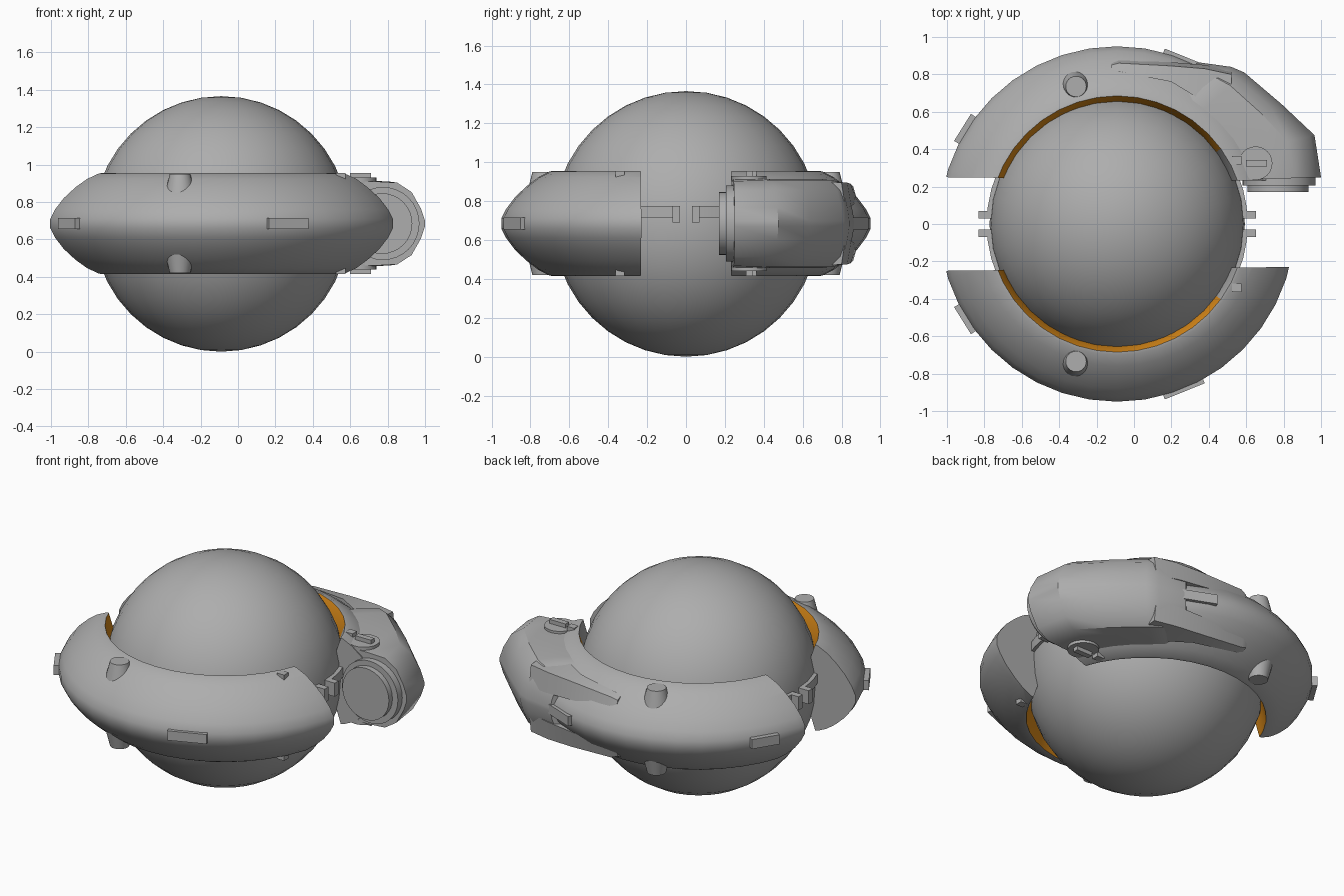
import bpy, bmesh, math
from mathutils import Vector, Matrix

if "Cube" in bpy.data.objects:
    bpy.data.objects.remove(bpy.data.objects["Cube"])

CX, CZ, R = -0.09, 0.685, 0.683     # shared centre of sphere and ring


def material(name, color):
    m = bpy.data.materials.new(name)
    m.use_nodes = True
    m.diffuse_color = color
    m.node_tree.nodes["Principled BSDF"].inputs["Base Color"].default_value = color
    return m


GREY = material("grey_shell", (0.42, 0.42, 0.42, 1))
ORANGE = material("orange_lining", (0.75, 0.27, 0.01, 1))


def finish(bm, name, angle=35):
    bmesh.ops.recalc_face_normals(bm, faces=bm.faces)
    me = bpy.data.meshes.new(name)
    bm.to_mesh(me)
    bm.free()
    ob = bpy.data.objects.new(name, me)
    bpy.context.collection.objects.link(ob)
    me.materials.append(GREY)
    me.materials.append(ORANGE)
    bpy.ops.object.select_all(action="DESELECT")
    ob.select_set(True)
    bpy.context.view_layer.objects.active = ob
    bpy.ops.object.shade_smooth_by_angle(angle=math.radians(angle))
    return ob


def box(name, loc, size, turn=0):
    bm = bmesh.new()
    mat = (Matrix.Translation(loc) @ Matrix.Rotation(turn, 4, "Z")
           @ Matrix.Diagonal((*size, 1)))
    bmesh.ops.create_cube(bm, size=1, matrix=mat)
    return finish(bm, name)


def cone(name, loc, r1, r2, depth, tilt=0, segments=24):
    bm = bmesh.new()
    mat = Matrix.Translation(loc) @ Matrix.Rotation(tilt, 4, "X")
    bmesh.ops.create_cone(bm, cap_ends=True, segments=segments, radius1=r1,
                          radius2=r2, depth=depth, matrix=mat)
    return finish(bm, name)


def loft(name, sections, angle=35):
    bm = bmesh.new()
    rings = [[bm.verts.new(p) for p in s] for s in sections]
    n = len(rings[0])
    for a, b in zip(rings, rings[1:]):
        for i in range(n):
            j = (i + 1) % n
            bm.faces.new((a[i], a[j], b[j], b[i]))
    bm.faces.new(rings[0])
    bm.faces.new(rings[-1])
    return finish(bm, name, angle)


def revolve(profile, steps=40):
    """Closed (radius, height) profile turned about the vertical axis."""
    bm = bmesh.new()
    rings = []
    for k in range(steps):
        a = math.tau * k / steps
        rings.append([bm.verts.new((CX + r * math.cos(a), r * math.sin(a), CZ + z))
                      for r, z in profile])
    n = len(profile)
    for k in range(steps):
        a, b = rings[k], rings[(k + 1) % steps]
        for i in range(n):
            j = (i + 1) % n
            bm.faces.new((a[i], a[j], b[j], b[i]))
    return bm


def cut(bm, point, normal):
    """Remove what lies on the normal's side and cap the opening."""
    geom = bm.verts[:] + bm.edges[:] + bm.faces[:]
    res = bmesh.ops.bisect_plane(bm, geom=geom, plane_co=point, plane_no=normal,
                                 clear_outer=True)
    edges = [e for e in res["geom_cut"] if isinstance(e, bmesh.types.BMEdge)]
    bmesh.ops.holes_fill(bm, edges=edges)


# Central sphere
bm = bmesh.new()
bmesh.ops.create_uvsphere(bm, u_segments=32, v_segments=20, radius=R,
                          matrix=Matrix.Translation((CX, 0, R)))
finish(bm, "sphere_body")

# Two half rings with an orange lining on the inside
upper = [(0.655, 0.18), (0.685, 0.27), (0.70, 0.268), (0.76, 0.238), (0.82, 0.192),
         (0.88, 0.135), (0.925, 0.075), (0.95, 0.025)]
profile = upper + [(r, -z) for r, z in reversed(upper)]
for side, label in ((-1, "front"), (1, "back")):
    bm = revolve(profile)
    cut(bm, (-1, side * 0.25, 0), (-0.011, -side, 0))
    bm.normal_update()
    for f in bm.faces:
        c = f.calc_center_median() - Vector((CX, 0, CZ))
        inner = math.hypot(c.x, c.y) < 0.682 and abs(f.normal.y) < 0.995
        if inner and c.x < 0.56:
            f.material_index = 1
    finish(bm, label + "_half_ring")

# Narrow rails and clips across the gaps
for side, label in ((-1, "front"), (1, "back")):
    bm = revolve([(0.66, 0.03), (0.698, 0.03), (0.698, 0.09), (0.66, 0.09)], 48)
    cut(bm, (0, side * 0.03, 0), (0, -side, 0))
    cut(bm, (0, side * 0.28, 0), (0, side, 0))
    finish(bm, label + "_gap_rails")
    for sx, hand in ((-1, "right"), (1, "left")):
        box(f"{label}_{hand}_clip", (CX + sx * 0.70, side * 0.05, CZ + 0.048),
            (0.085, 0.04, 0.085))

# Studs and tabs on the top and bottom of the ring
for up, level in ((1, "upper"), (-1, "lower")):
    for side, label in ((-1, "front"), (1, "back")):
        r1, r2 = (0.08, 0.055) if up > 0 else (0.055, 0.08)
        cone(f"{label}_{level}_stud", (-0.31, side * 0.735, CZ + up * 0.215),
             r1, r2, 0.10)
        box(f"{label}_{level}_tab", (0.55, side * 0.34, CZ + up * 0.25),
            (0.05, 0.045, 0.04))

# Raised plates round the outer rim
for side, label in ((-1, "front"), (1, "back")):
    for deg, length, reach, hand in ((68, 0.23, 0.965, "left"), (148, 0.17, 0.975, "right")):
        a = side * math.radians(deg)
        box(f"{label}_{hand}_rim_plate",
            (CX + (reach - 0.04) * math.cos(a), (reach - 0.04) * math.sin(a), CZ),
            (0.08, length, 0.06), a)

# Bulky pod wrapped round the back left of the ring
shape = [(0, 1), (0.4, 1), (0.67, 0.97), (0.84, 0.75), (0.95, 0.36), (1, 0.06)]
shape += [(t, -z) for t, z in reversed(shape)]


def pod_section(inner, outer, half):
    a, b = Vector(inner), Vector(outer)
    return [(*a.lerp(b, t), CZ + z * half) for t, z in shape]


loft("pod", [
    pod_section((0.55, 0.235), (1.0, 0.25), 0.225),
    pod_section((0.53, 0.37), (0.965, 0.475), 0.23),
    pod_section((0.45, 0.50), (0.79, 0.64), 0.23),
    pod_section((0.36, 0.60), (0.59, 0.81), 0.23),
    pod_section((0.30, 0.65), (0.52, 0.84), 0.225),
    pod_section((0.20, 0.72), (0.34, 0.865), 0.17),
])

# Tapering prongs running from the pod over the ring
for up, level in ((1, "upper"), (-1, "lower")):
    loft(level + "_prong", [
        [(x, y0, CZ + up * top), (x, y1, CZ + up * (top - 0.015)),
         (x, y1 + 0.02, CZ + up * low), (x, y0, CZ + up * low)]
        for x, y0, y1, top, low in (
            (0.52, 0.62, 0.80, 0.225, 0.08), (0.38, 0.65, 0.83, 0.225, 0.09),
            (0.20, 0.76, 0.845, 0.22, 0.10), (-0.08, 0.815, 0.86, 0.205, 0.12),
            (-0.12, 0.825, 0.85, 0.19, 0.12))])

# Stepped round face on the front of the pod
cone("pod_face_rim", (0.775, 0.23, CZ), 0.195, 0.195, 0.05, math.pi / 2, 32)
cone("pod_face_disc", (0.77, 0.20, CZ), 0.162, 0.162, 0.06, math.pi / 2, 32)

# Dials with grip bars on the pod
for up, level in ((1, "upper"), (-1, "lower")):
    cone(level + "_dial", (0.65, 0.325, CZ + up * 0.23), 0.09, 0.09, 0.03)
    box(level + "_dial_grip", (0.655, 0.325, CZ + up * 0.25), (0.11, 0.035, 0.04))
